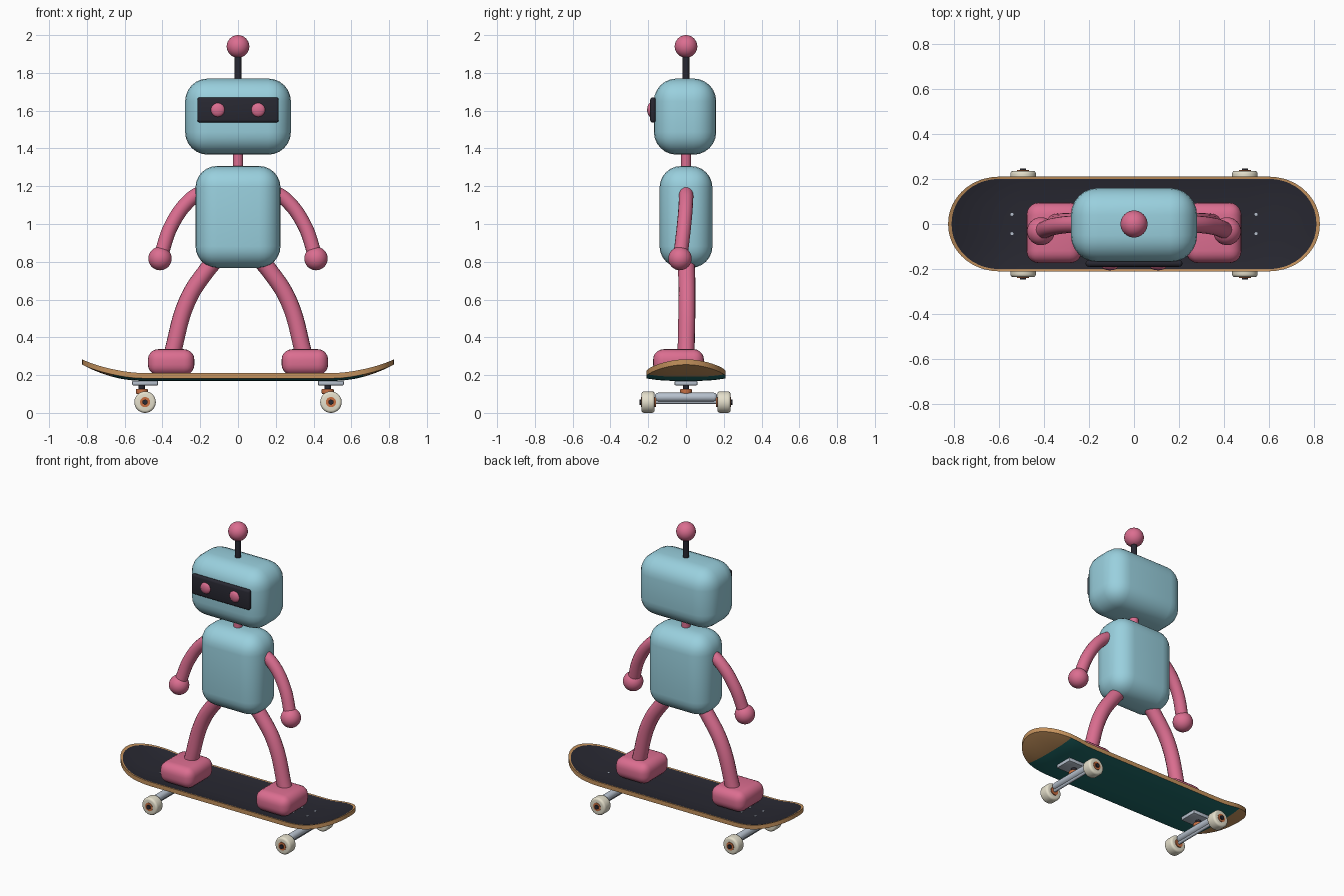
import bpy, bmesh, math
from mathutils import Matrix, Vector

if "Cube" in bpy.data.objects:
    bpy.data.objects.remove(bpy.data.objects["Cube"])

COLORS = {
    "light_blue": (0.32, 0.63, 0.73), "pink": (0.71, 0.155, 0.28),
    "charcoal": (0.021, 0.021, 0.031), "wood": (0.56, 0.29, 0.11),
    "dark_teal": (0.014, 0.15, 0.145), "cream": (0.78, 0.74, 0.60),
    "metal_grey": (0.47, 0.53, 0.61), "rust_orange": (0.58, 0.16, 0.055),
}
MATS = {}
for key, rgb in COLORS.items():
    MATS[key] = bpy.data.materials.new(key)
    MATS[key].diffuse_color = (*rgb, 1)


def finish(name, bm, *colors):
    """Turn a bmesh into a named object."""
    me = bpy.data.meshes.new(name)
    bmesh.ops.recalc_face_normals(bm, faces=bm.faces)
    bm.to_mesh(me)
    bm.free()
    for c in colors:
        me.materials.append(MATS[c])
    ob = bpy.data.objects.new(name, me)
    bpy.context.collection.objects.link(ob)
    return ob


def box(name, lo, hi, color, bevel=0.0, seg=6):
    bm = bmesh.new()
    lo, hi = Vector(lo), Vector(hi)
    size = hi - lo
    bmesh.ops.create_cube(bm, size=1, matrix=Matrix.Translation((lo + hi) / 2) @ Matrix.Diagonal((*size, 1)))
    if bevel:
        bmesh.ops.bevel(bm, geom=bm.edges[:], offset=bevel, segments=seg, profile=0.5, affect='EDGES')
    return finish(name, bm, color)


def ball(name, center, radius, color, squash=1.0):
    bm = bmesh.new()
    m = Matrix.Translation(center) @ Matrix.Diagonal((1, squash, 1, 1))
    bmesh.ops.create_uvsphere(bm, u_segments=32, v_segments=16, radius=radius, matrix=m)
    return finish(name, bm, color)


def rod(name, a, b, radius, color, bevel=0.0, sides=24):
    """Cylinder from a to b with optional rounded rims."""
    bm = bmesh.new()
    a, b = Vector(a), Vector(b)
    d = b - a
    m = Matrix.Translation((a + b) / 2) @ d.to_track_quat('Z', 'Y').to_matrix().to_4x4()
    bmesh.ops.create_cone(bm, cap_ends=True, segments=sides, radius1=radius, radius2=radius, depth=d.length, matrix=m)
    if bevel:
        rims = [e for e in bm.edges if any(len(f.verts) > 4 for f in e.link_faces)]
        bmesh.ops.bevel(bm, geom=rims, offset=bevel, segments=4, profile=0.5, affect='EDGES')
    return finish(name, bm, color)


def limb(name, points, radius, color):
    """Smooth round tube through four points."""
    cu = bpy.data.curves.new(name, 'CURVE')
    cu.dimensions = '3D'
    cu.bevel_depth = radius
    cu.bevel_resolution = 6
    cu.use_fill_caps = True
    sp = cu.splines.new('BEZIER')
    sp.bezier_points.add(len(points) - 1)
    for bp, p in zip(sp.bezier_points, points):
        bp.co = p
        bp.handle_left_type = bp.handle_right_type = 'AUTO'
    cu.materials.append(MATS[color])
    ob = bpy.data.objects.new(name, cu)
    bpy.context.collection.objects.link(ob)
    bpy.ops.object.select_all(action='DESELECT')
    ob.select_set(True)
    bpy.context.view_layer.objects.active = ob
    bpy.ops.object.convert(target='MESH')


# Deck: upturned rounded ends, raised long edges, dark grip inside a wood rim
def half_width(x, a, b):
    t = max(0.0, abs(x) - 0.6) / a
    return b * math.sqrt(max(0.0, 1 - t * t))


def deck_z(x, y):
    return 0.197 + 0.82 * max(0.0, abs(x) - 0.5) ** 2 + 0.014 * abs(y / 0.21) ** 3


half = [0.25, 0.5, 0.55, 0.6, 0.63, 0.665, 0.69, 0.72, 0.745, 0.765, 0.78, 0.79,
        0.8, 0.806, 0.81, 0.814, 0.818, 0.8225, 0.825]
xs = [-x for x in reversed(half)] + [0] + half
N = 12
bm = bmesh.new()
grids = []
for drop in (0, 0.028):
    grid = []
    for x in xs:
        w, wi = half_width(x, 0.225, 0.21), half_width(x, 0.21, 0.2)
        ys = [-w] + [wi * (2 * j / N - 1) for j in range(N + 1)] + [w]
        grid.append([bm.verts.new((x, y, deck_z(x, y) - drop)) for y in ys])
    grids.append(grid)
top, low = grids
for i in range(len(xs) - 1):
    mid = abs(xs[i] + xs[i + 1]) / 2
    for j in range(N + 2):
        f = bm.faces.new((top[i][j], top[i + 1][j], top[i + 1][j + 1], top[i][j + 1]))
        f.material_index = 1 if 0 < j < N + 1 and mid < 0.81 else 0
        f = bm.faces.new((low[i][j], low[i][j + 1], low[i + 1][j + 1], low[i + 1][j]))
        f.material_index = 2 if mid < 0.665 else 0
    for j in (0, N + 2):
        bm.faces.new((top[i][j], low[i][j], low[i + 1][j], top[i + 1][j]))
bmesh.ops.remove_doubles(bm, verts=bm.verts, dist=0.0005)
finish("deck", bm, "wood", "charcoal", "dark_teal")

# Trucks and wheels
for s, end in ((-1, "left"), (1, "right")):
    x = 0.492 * s
    k = x - 0.017
    box(f"{end}_truck_base", (x - 0.068, -0.06, 0.146), (x + 0.068, 0.06, 0.17), "metal_grey", 0.004, 2)
    rod(f"{end}_kingpin", (k, 0, 0.09), (k, 0, 0.15), 0.017, "charcoal")
    rod(f"{end}_bushing", (k, 0, 0.1), (k, 0, 0.127), 0.032, "rust_orange", 0.006)
    rod(f"{end}_hanger", (x, -0.165, 0.083), (x, 0.165, 0.083), 0.024, "metal_grey", 0.018)
    rod(f"{end}_axle", (x, -0.24, 0.058), (x, 0.24, 0.058), 0.01, "metal_grey")
    for t, side in ((-1, "front"), (1, "back")):
        n = f"{end}_{side}"
        rod(n + "_wheel", (x, 0.166 * t, 0.057), (x, 0.236 * t, 0.057), 0.057, "cream", 0.014, 32)
        rod(n + "_bearing", (x, 0.16 * t, 0.057), (x, 0.239 * t, 0.057), 0.027, "rust_orange")
        rod(n + "_axle_nut", (x, 0.23 * t, 0.057), (x, 0.247 * t, 0.057), 0.015, "charcoal", sides=6)
        for u in (-1, 1):
            bx = x + 0.05 * u
            rod(f"{n}_bolt_{u}", (bx, 0.043 * t, 0.185), (bx, 0.043 * t, deck_z(bx, 0.043) + 0.002),
                0.007, "metal_grey", sides=12)

# Body, neck and head
box("torso", (-0.225, -0.14, 0.768), (0.225, 0.14, 1.307), "light_blue", 0.114)
rod("neck", (0, 0, 1.27), (0, 0, 1.4), 0.027, "pink")
box("head", (-0.28, -0.17, 1.367), (0.28, 0.16, 1.77), "light_blue", 0.12)
box("visor", (-0.215, -0.19, 1.537), (0.215, -0.16, 1.671), "charcoal", 0.014, 3)
rod("antenna", (0, 0, 1.74), (0, 0, 1.92), 0.019, "charcoal")
ball("antenna_tip", (0, 0, 1.94), 0.06, "pink")

# Mirrored eyes, arms, hands, legs and feet
for s, side in ((-1, "left"), (1, "right")):
    ball(f"{side}_eye", (0.107 * s, -0.187, 1.604), 0.037, "pink", 0.5)
    limb(f"{side}_arm", [(0.18 * s, 0, 1.177), (0.255 * s, 0, 1.127), (0.35 * s, -0.01, 0.997),
                         (0.41 * s, -0.03, 0.827)], 0.038, "pink")
    ball(f"{side}_hand", (0.413 * s, -0.032, 0.817), 0.062, "pink")
    limb(f"{side}_leg", [(0.11 * s, 0.0, 0.82), (0.165 * s, 0.003, 0.755), (0.265 * s, 0.005, 0.6),
                         (0.352 * s, 0, 0.3)], 0.045, "pink")
    x0, x1 = sorted((0.231 * s, 0.477 * s))
    box(f"{side}_foot", (x0, -0.174, 0.2), (x1, 0.095, 0.337), "pink", 0.055, 5)

bpy.ops.object.select_all(action='SELECT')
bpy.context.view_layer.objects.active = bpy.data.objects["torso"]
bpy.ops.object.shade_smooth_by_angle(angle=math.radians(35))

for m in bpy.data.materials:
    if m.users and not m.is_grease_pencil:
        m.use_nodes = True
        m.node_tree.nodes["Principled BSDF"].inputs["Base Color"].default_value = m.diffuse_color
